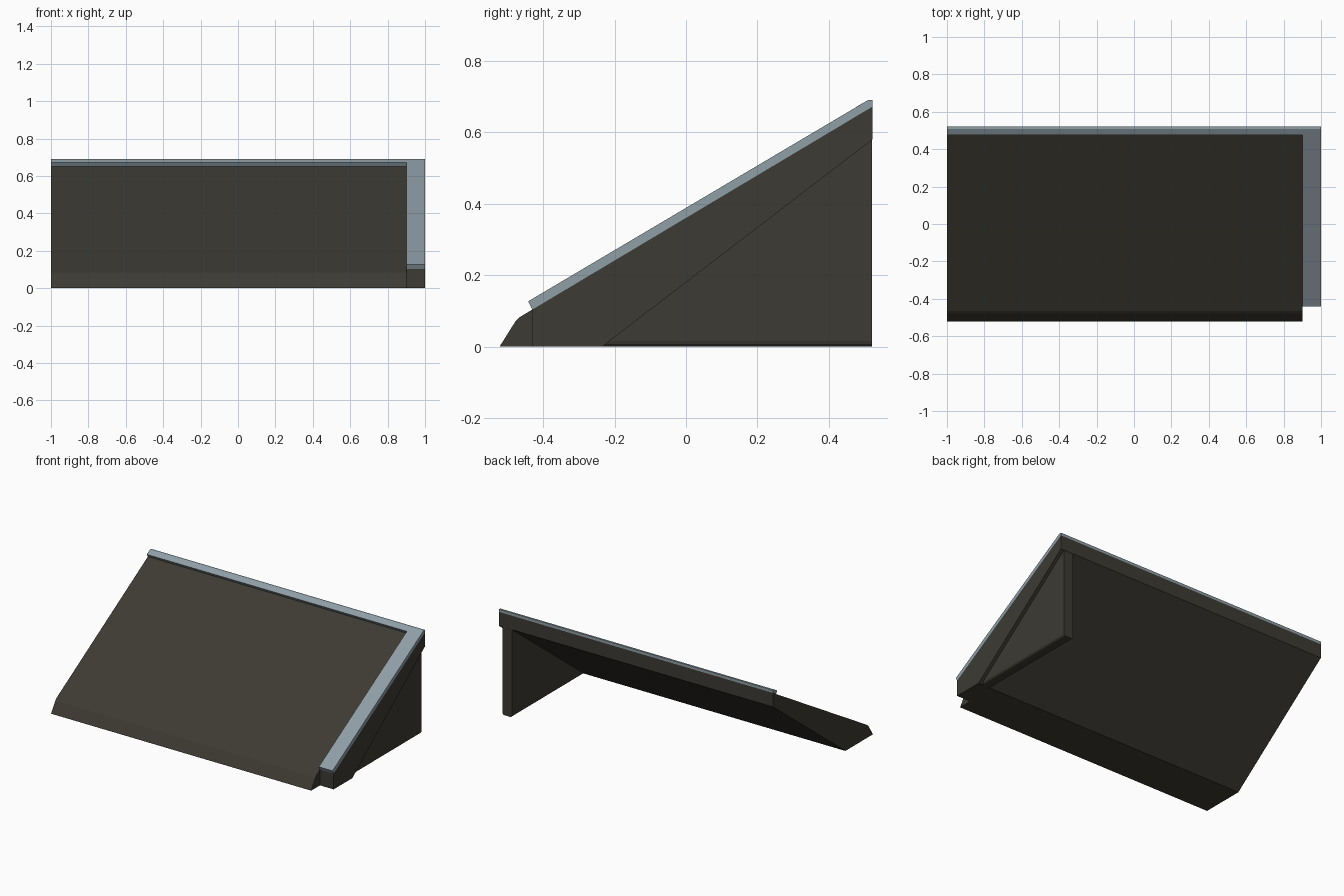
import bpy, bmesh, math

if "Cube" in bpy.data.objects:
    bpy.data.objects.remove(bpy.data.objects["Cube"])


def material(name, rgb):
    m = bpy.data.materials.new(name)
    m.diffuse_color = (*rgb, 1)
    m.use_nodes = True
    m.node_tree.nodes["Principled BSDF"].inputs["Base Color"].default_value = m.diffuse_color
    return m


dark = material("dark_concrete", (0.046, 0.043, 0.033))
light = material("blue_grey_trim", (0.275, 0.342, 0.380))


def make_object(name, bm, mat):
    bmesh.ops.recalc_face_normals(bm, faces=bm.faces)
    me = bpy.data.meshes.new(name)
    bm.to_mesh(me)
    bm.free()
    me.materials.append(mat)
    ob = bpy.data.objects.new(name, me)
    bpy.context.collection.objects.link(ob)
    return ob


def loft(name, ring_a, ring_b, mat):
    """Closed solid between two matching rings of points."""
    bm = bmesh.new()
    a = [bm.verts.new(p) for p in ring_a]
    b = [bm.verts.new(p) for p in ring_b]
    bm.faces.new(a)
    bm.faces.new(b[::-1])
    n = len(a)
    for i in range(n):
        j = (i + 1) % n
        bm.faces.new((a[i], b[i], b[j], a[j]))
    return make_object(name, bm, mat)


def prism(name, profile, x0, x1, mat):
    """Extrude a (y, z) profile along x."""
    return loft(name, [(x0, y, z) for y, z in profile],
                [(x1, y, z) for y, z in profile], mat)


BACK, TOP, UNDER, TOE = 0.522, 0.672, 0.58, -0.235

# main ramp slab with rounded front lip
prism("ramp_slab", [(-0.522, 0), (-0.478, 0.070), (-0.465, 0.083), (-0.45, 0.092),
                    (-0.43, 0.104), (BACK, TOP), (BACK, UNDER), (TOE, 0)], -1, 0.9, dark)

# side beam under the right trim, cut off square at the front
prism("side_beam", [(-0.43, 0), (-0.43, 0.104), (BACK, TOP), (BACK, UNDER), (TOE, 0)],
      0.9, 1, dark)

# raised trim along the right side and the back edge
prism("side_trim", [(-0.43, 0.104), (-0.442, 0.127), (0.509, 0.69), (BACK, 0.69),
                    (BACK, TOP)], 0.9, 1, light)
prism("back_trim", [(0.488, 0.652), (0.476, 0.671), (0.509, 0.69), (BACK, 0.69),
                    (BACK, TOP)], -1, 0.9, light)

# support wall under the beam, with a rounded bottom
xl, xr, r = 0.905, 0.977, 0.016
section = [(xl, 0.588)]
for cx, start in ((xl + r, 180), (xr - r, 270)):
    for k in range(4):
        t = math.radians(start + 30 * k)
        section.append((cx + r * math.cos(t), r + r * math.sin(t)))
section.append((xr, 0.588))
slope = (BACK - TOE) / UNDER
loft("support_wall", [(x, BACK - 0.001, z) for x, z in section],
     [(x, TOE - 0.015 + slope * z, z) for x, z in section], dark)
